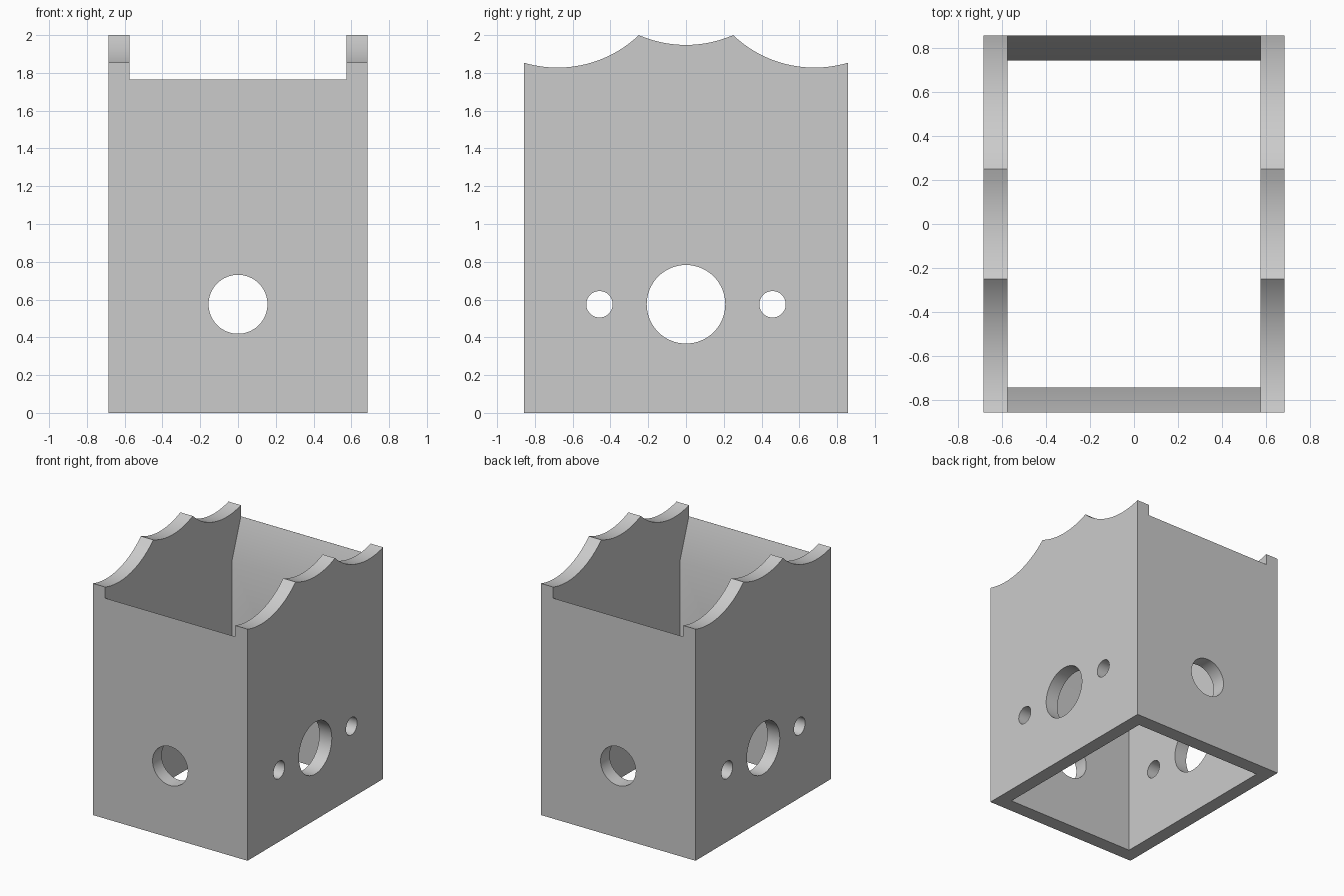
import bpy, bmesh, math
from mathutils import Matrix

if "Cube" in bpy.data.objects:
    bpy.data.objects.remove(bpy.data.objects["Cube"], do_unlink=True)

HALF_X, HALF_Y = 0.685, 0.858      # outer half sizes
IN_X, IN_Y = 0.575, 0.743          # inner half sizes
RIM_Z, SLOPE_Z = 1.765, 1.445      # end wall top, and foot of its inner slope
SCOOP_R = 0.625
HOLE_Z = 0.575

grey = bpy.data.materials.new("plain grey")
grey.use_nodes = True
grey.diffuse_color = (0.6, 0.6, 0.6, 1)
grey.node_tree.nodes["Principled BSDF"].inputs["Base Color"].default_value = (0.6, 0.6, 0.6, 1)


def add_object(name, bm):
    bmesh.ops.recalc_face_normals(bm, faces=bm.faces)
    mesh = bpy.data.meshes.new(name)
    bm.to_mesh(mesh)
    bm.free()
    mesh.materials.append(grey)
    obj = bpy.data.objects.new(name, mesh)
    bpy.context.collection.objects.link(obj)
    return obj


def prism(name, profile, half_width):
    """Extrude a (y, z) outline along x."""
    bm = bmesh.new()
    face = bm.faces.new([bm.verts.new((-half_width, y, z)) for y, z in profile])
    new = bmesh.ops.extrude_face_region(bm, geom=[face])["geom"]
    bmesh.ops.translate(bm, vec=(2 * half_width, 0, 0),
                        verts=[v for v in new if isinstance(v, bmesh.types.BMVert)])
    return add_object(name, bm)


def drill(name, radius, axis, y=0):
    """Cylinder through the whole body along x or y."""
    turn = Matrix.Rotation(math.pi / 2, 4, "Y" if axis == "x" else "X")
    bm = bmesh.new()
    bmesh.ops.create_cone(bm, cap_ends=True, segments=64, radius1=radius, radius2=radius,
                          depth=3, matrix=Matrix.Translation((0, y, HOLE_Z)) @ turn)
    return add_object(name, bm)


def scoop(centre_y, low_z, start, end, steps=24):
    """Points along a concave arc from y = start to y = end."""
    ys = [start + (end - start) * i / steps for i in range(steps + 1)]
    return [(y, low_z + SCOOP_R - math.sqrt(SCOOP_R ** 2 - (y - centre_y) ** 2)) for y in ys]


# Outer body with three scoops along the top of its side outline
outline = [(-HALF_Y, 0), (HALF_Y, 0)]
outline += scoop(0.68, 1.828, HALF_Y, 0.25)
outline += scoop(0, 1.948, 0.25, -0.25)[1:-1]
outline += scoop(-0.68, 1.828, -0.25, -HALF_Y)
body = prism("open_box_body", outline, HALF_X)

# Cavity, flaring to the outer edge at the top of the end walls
half = [(IN_Y, -0.2), (IN_Y, SLOPE_Z), (HALF_Y - 0.001, RIM_Z), (1.1, RIM_Z), (1.1, 2.3)]
cavity = half + [(-y, z) for y, z in reversed(half)]
cutters = [prism("cavity_cutter", cavity, IN_X)]

# Round holes through the end walls and the side walls
cutters += [drill("end_hole_cutter", 0.156, "y"), drill("side_hole_cutter", 0.208, "x")]
cutters += [drill("small_hole_cutter", 0.07, "x", s * 0.458) for s in (-1, 1)]

bpy.ops.object.select_all(action="DESELECT")
body.select_set(True)
bpy.context.view_layer.objects.active = body
for cutter in cutters:
    cutter.hide_render = True
    cut = body.modifiers.new("cut", "BOOLEAN")
    cut.operation, cut.solver, cut.object = "DIFFERENCE", "EXACT", cutter
    bpy.ops.object.modifier_apply(modifier=cut.name)
    bpy.data.objects.remove(cutter, do_unlink=True)

# Smooth the arcs, keep the edges crisp
bpy.ops.object.shade_smooth_by_angle(angle=math.radians(20))
